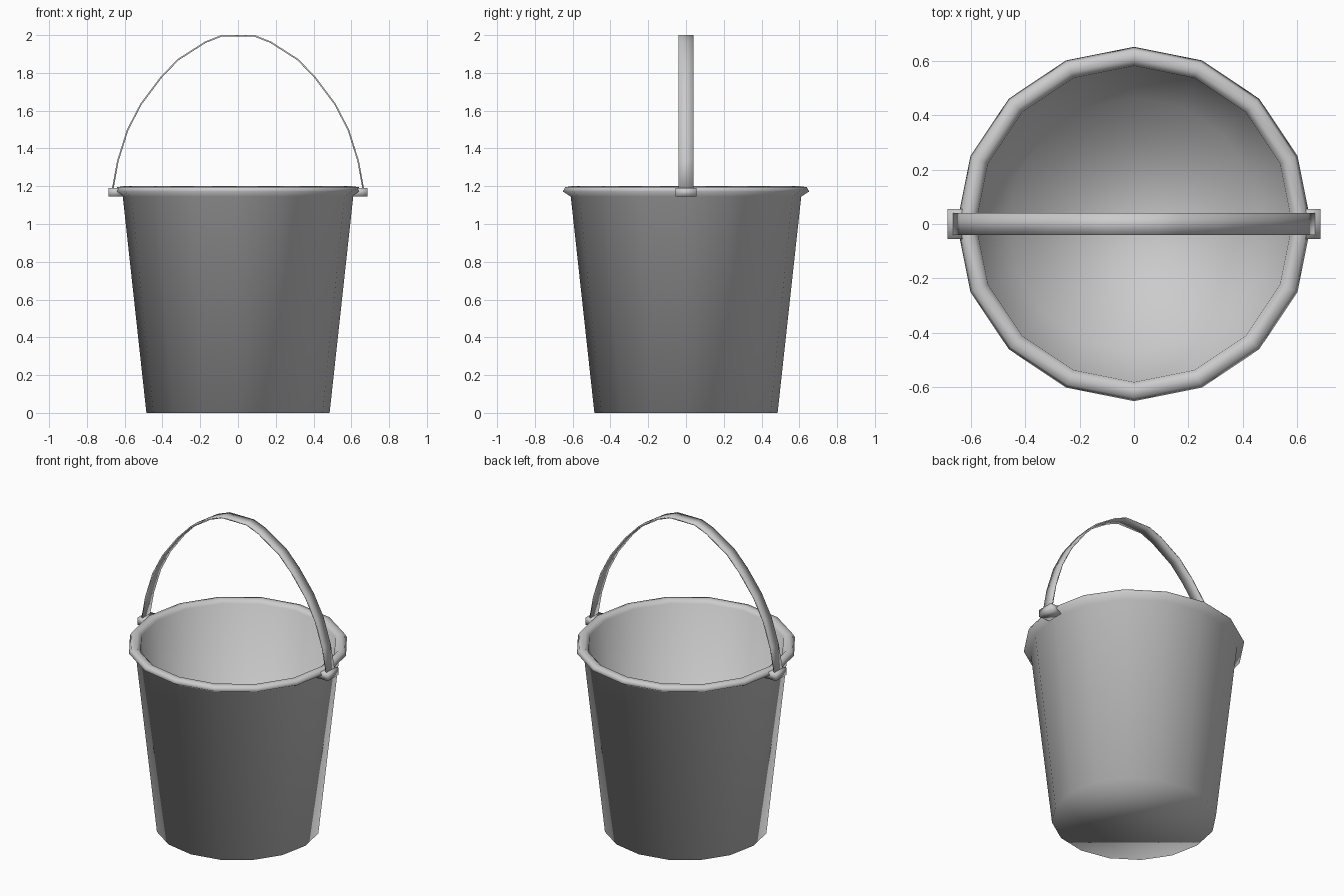
import bpy, bmesh, math

if "Cube" in bpy.data.objects:
    bpy.data.objects.remove(bpy.data.objects["Cube"])

SIDES = 16


def finish(bm, name):
    bmesh.ops.recalc_face_normals(bm, faces=bm.faces)
    for f in bm.faces:
        f.smooth = True
    mesh = bpy.data.meshes.new(name)
    bm.to_mesh(mesh)
    bm.free()
    ob = bpy.data.objects.new(name, mesh)
    bpy.context.collection.objects.link(ob)
    return ob


def lathe(name, profile):
    """Closed 16-sided solid turned from (radius, z) points, capped at both ends."""
    bm = bmesh.new()
    rings = []
    for r, z in profile:
        rings.append([bm.verts.new((r * math.cos(2 * math.pi * i / SIDES),
                                    r * math.sin(2 * math.pi * i / SIDES), z))
                      for i in range(SIDES)])
    for a, b in zip(rings, rings[1:]):
        for i in range(SIDES):
            j = (i + 1) % SIDES
            bm.faces.new((a[i], a[j], b[j], b[i]))
    bm.faces.new(rings[0])
    bm.faces.new(rings[-1])
    return finish(bm, name)


# Pail: tapered outer wall, rolled rim, inner wall and floor
lathe("bucket_body", [(0.485, 0.0), (0.61, 1.145), (0.652, 1.172), (0.64, 1.195),
                      (0.605, 1.2), (0.582, 1.178), (0.465, 0.02)])

# Handle: thin flat strip bent into an arch
half = [(0.67, 1.17), (0.64, 1.335), (0.588, 1.5), (0.517, 1.637), (0.412, 1.777),
        (0.32, 1.873), (0.175, 1.966), (0.088, 2.0)]
path = half + [(-x, z) for x, z in reversed(half)]
T = 0.008
bm = bmesh.new()
sections = []
for k, (x, z) in enumerate(path):
    x0, z0 = path[max(k - 1, 0)]
    x1, z1 = path[min(k + 1, len(path) - 1)]
    length = math.hypot(x1 - x0, z1 - z0)
    nx, nz = -(z1 - z0) / length * T, (x1 - x0) / length * T
    sections.append([bm.verts.new(c) for c in (
        (x, -0.04, z), (x, 0.04, z),
        (x + nx, 0.04, z + nz), (x + nx, -0.04, z + nz))])
for a, b in zip(sections, sections[1:]):
    for i in range(4):
        j = (i + 1) % 4
        bm.faces.new((a[i], a[j], b[j], b[i]))
bm.faces.new(sections[0])
bm.faces.new(sections[-1])
finish(bm, "handle")

# Lugs: small blocks joining the handle to the rim
for side, s in (("left", -1), ("right", 1)):
    bm = bmesh.new()
    bmesh.ops.create_cube(bm, size=1)
    for v in bm.verts:
        v.co = (s * 0.647 + v.co.x * 0.078, v.co.y * 0.11, 1.168 + v.co.z * 0.045)
    finish(bm, "handle_lug_" + side)
